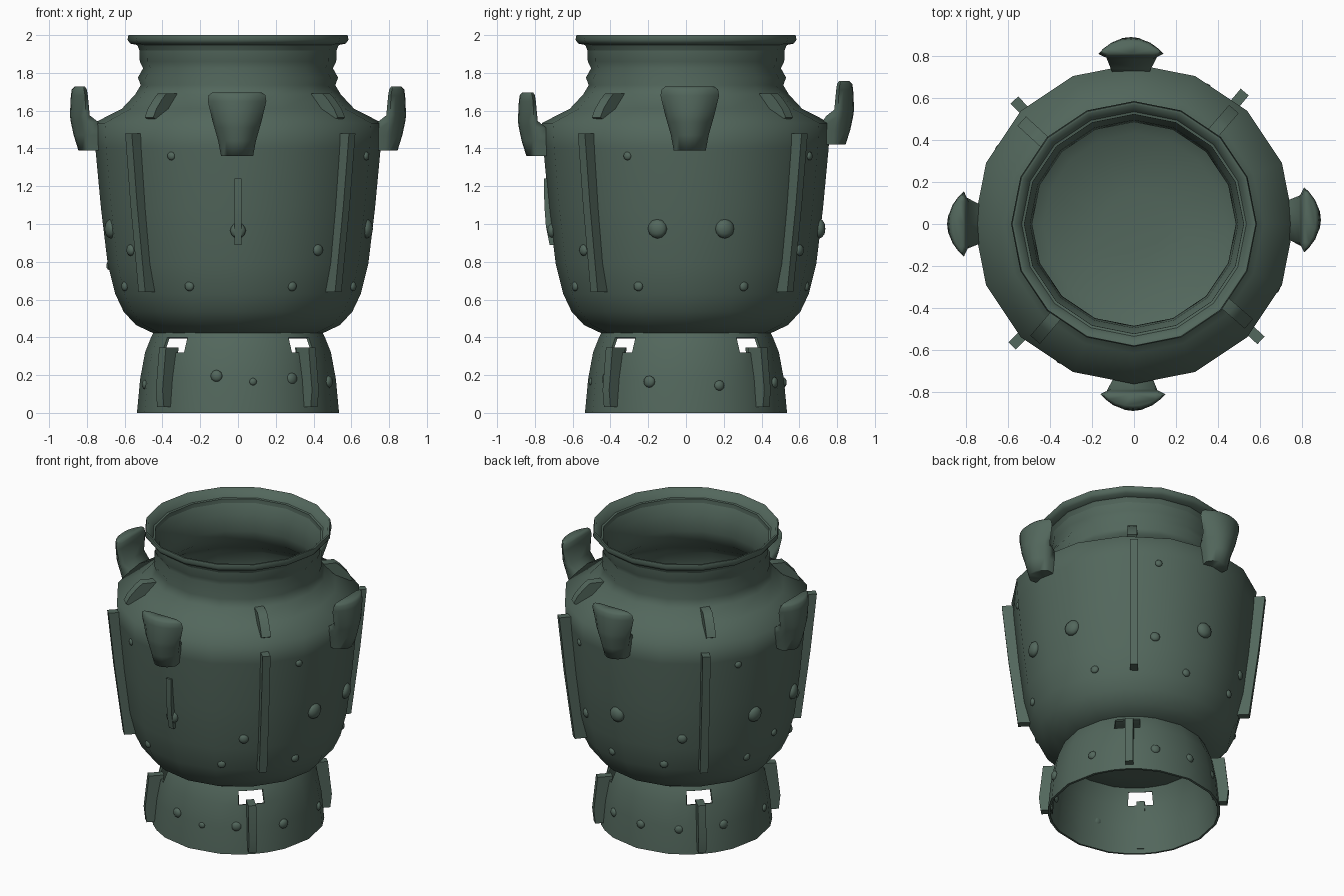
import bpy, bmesh, math
from mathutils import Matrix, Vector

if "Cube" in bpy.data.objects:
    bpy.data.objects.remove(bpy.data.objects["Cube"])

green = bpy.data.materials.new("dark_green_bronze")
green.diffuse_color = (0.085, 0.135, 0.107, 1)
green.use_nodes = True
green.node_tree.nodes["Principled BSDF"].inputs["Base Color"].default_value = green.diffuse_color


def finish(name, bm, angle=40, solid=0):
    bmesh.ops.recalc_face_normals(bm, faces=bm.faces)
    me = bpy.data.meshes.new(name)
    bm.to_mesh(me)
    bm.free()
    me.materials.append(green)
    ob = bpy.data.objects.new(name, me)
    bpy.context.collection.objects.link(ob)
    bpy.ops.object.select_all(action='DESELECT')
    bpy.context.view_layer.objects.active = ob
    ob.select_set(True)
    if solid:
        m = ob.modifiers.new("wall", 'SOLIDIFY')
        m.thickness, m.offset = solid, -1
        bpy.ops.object.modifier_apply(modifier="wall")
    bpy.ops.object.shade_smooth_by_angle(angle=math.radians(angle))
    return ob


def polar(r, deg, z):
    a = math.radians(deg)
    return Vector((r * math.cos(a), r * math.sin(a), z))


def lathe(bm, profile, angles, skip=lambda row, a: False):
    rings = [[bm.verts.new(polar(r, a, z)) for a in angles] for r, z in profile]
    n = len(angles)
    for i in range(len(rings) - 1):
        for j in range(n):
            k = (j + 1) % n
            if not skip(i, angles[j]):
                bm.faces.new((rings[i][j], rings[i][k], rings[i + 1][k], rings[i + 1][j]))
    return rings


def radial_plate(name, profile, deg, width):
    """Extrude an (r, z) outline sideways, standing at the given azimuth."""
    bm = bmesh.new()
    side = polar(width / 2, deg + 90, 0)
    a = [bm.verts.new(polar(r, deg, z) + side) for r, z in profile]
    b = [bm.verts.new(polar(r, deg, z) - side) for r, z in profile]
    bm.faces.new(a)
    bm.faces.new(b)
    for i in range(len(a)):
        k = (i + 1) % len(a)
        bm.faces.new((a[i], a[k], b[k], b[i]))
    return finish(name, bm, 50)


# Body: 16-sided lathe, outer wall up, over the rim, inner wall down
outer = [(0.30, 0.41), (0.44, 0.418), (0.54, 0.465), (0.605, 0.535), (0.65, 0.63), (0.69, 0.79),
         (0.725, 1.08), (0.755, 1.40), (0.762, 1.535), (0.615, 1.61), (0.545, 1.685),
         (0.515, 1.735), (0.53, 1.775), (0.502, 1.825), (0.52, 1.86), (0.522, 1.945),
         (0.57, 1.955), (0.585, 1.975), (0.58, 2.0)]
inner = [(0.568, 2.0), (0.53, 1.94), (0.495, 1.85), (0.485, 1.74), (0.51, 1.66), (0.60, 1.575),
         (0.72, 1.49), (0.715, 1.35), (0.67, 0.80), (0.60, 0.58), (0.43, 0.47), (0.15, 0.44)]
bm = bmesh.new()
rings = lathe(bm, outer + inner, [22.5 * i for i in range(16)])
bm.faces.new(rings[0])
bm.faces.new(rings[-1])
finish("vessel_body", bm, 75)

# Foot ring with four window openings on the diagonals
foot = [(0.535, 0.0), (0.518, 0.18), (0.492, 0.32), (0.46, 0.40), (0.44, 0.44)]
angles = sorted([22.5 * i for i in range(16)] +
                [45 + 90 * q + s * 9.5 for q in range(4) for s in (-1, 1)])
bm = bmesh.new()
lathe(bm, foot, angles, lambda row, a: row == 2 and abs((a + 0.1) % 90 - 45) < 9.6 and a % 90 < 54)
finish("foot_ring", bm, 40, 0.015)

# Hooked handles with a crescent cross-section: z, half width, inner, edge, outer radius
handle_rows = [(1.39, 0.085, 0.70, 0.78, 0.845), (1.47, 0.10, 0.70, 0.785, 0.87),
               (1.54, 0.12, 0.74, 0.80, 0.885), (1.575, 0.13, 0.785, 0.805, 0.89),
               (1.68, 0.155, 0.795, 0.81, 0.885), (1.712, 0.15, 0.80, 0.815, 0.88),
               (1.727, 0.13, 0.81, 0.82, 0.865)]


def handle(name, deg, dz, shift):
    bm = bmesh.new()
    rows = []
    for z, w, r_in, r_edge, r_out in handle_rows:
        pts = [(r_out - (r_out - r_edge) * abs(t) ** 2.4, w * t)
               for t in (-1, -0.85, -0.6, -0.3, 0, 0.3, 0.6, 0.85, 1)]
        pts += [(r_in, w * 0.8), (r_in, 0), (r_in, -w * 0.8)]
        rows.append([bm.verts.new((x, y + shift, z + dz)) for x, y in pts])
    for a, b in zip(rows, rows[1:]):
        for i in range(len(a)):
            k = (i + 1) % len(a)
            bm.faces.new((a[i], a[k], b[k], b[i]))
    bm.faces.new(rows[0])
    bm.faces.new(rows[-1])
    bmesh.ops.rotate(bm, verts=bm.verts, matrix=Matrix.Rotation(math.radians(deg), 3, 'Z'))
    finish(name, bm, 75)


handle("right_handle", 0, 0, 0.02)
handle("back_handle", 90, 0.03, 0.015)
handle("left_handle", 180, 0, 0)
handle("front_handle", -90, -0.03, -0.005)

# Diagonal ribs on body, shoulder and foot
rib = [(0.63, 0.64), (0.72, 0.64), (0.78, 1.1), (0.82, 1.48), (0.74, 1.48), (0.70, 1.1)]
tab = [(0.53, 1.69), (0.62, 1.69), (0.655, 1.66), (0.70, 1.61), (0.725, 1.565), (0.70, 1.55), (0.60, 1.59)]
foot_rib = [(0.51, 0.03), (0.58, 0.03), (0.59, 0.12), (0.565, 0.345), (0.47, 0.345), (0.49, 0.2)]
for corner, a, b, c in (("front_right", -42.5, -41, -46), ("back_right", 50, 49, 47),
                        ("back_left", 134, 137.5, 135), ("front_left", -135, -130.5, -135)):
    radial_plate(corner + "_body_rib", rib, a, 0.05)
    radial_plate(corner + "_shoulder_tab", tab, b, 0.06)
    radial_plate(corner + "_foot_rib", foot_rib, c, 0.05)

# Thin curved strip below the front handle
radial_plate("front_strip", [(0.725, 1.24), (0.752, 1.24), (0.75, 1.10), (0.742, 0.99), (0.722, 0.89),
                             (0.69, 0.89), (0.71, 1.0)], -90, 0.035)


def radius_at(z, profile):
    for (r0, z0), (r1, z1) in zip(profile, profile[1:]):
        if z0 <= z <= z1:
            return r0 + (r1 - r0) * (z - z0) / (z1 - z0)


def bosses(name, items, profile):
    bm = bmesh.new()
    for deg, z, size in items:
        # wall between the lathe corners lies a little inside the corner radius
        off = math.radians((deg % 22.5) - 11.25)
        r = radius_at(z, profile) * math.cos(math.radians(11.25)) / math.cos(off)
        m = (Matrix.Translation(polar(r, deg, z)) @ Matrix.Rotation(math.radians(deg), 4, 'Z')
             @ Matrix.Diagonal((0.6, 1, 1, 1)))
        bmesh.ops.create_icosphere(bm, subdivisions=2, radius=size, matrix=m)
    finish(name, bm, 60)


# Rounded bosses scattered over the body and foot
body_bosses = [(a, 0.975, 0.052) for a in (-12.5, 17, 88, 162, 196)] + [(-90, 0.965, 0.042)]
body_bosses += [(a, 0.862, 0.031) for a in (-52, -146, 123, 61)]
body_bosses += [(a, 0.67, 0.026) for a in (-64, -113, -22.5, 28, -156, 113, 80, 160)]
body_bosses += [(a, 1.36, 0.023) for a in (-118.5, -24.5, 62, 151)] + [(178, 0.78, 0.024)]
bosses("body_bosses", body_bosses, outer)
bosses("foot_bosses", [(-103, 0.195, 0.032), (-81, 0.165, 0.02), (-56, 0.18, 0.033), (-22, 0.165, 0.032),
                       (20, 0.145, 0.028), (65, 0.16, 0.03), (92, 0.16, 0.028), (120, 0.16, 0.028),
                       (152, 0.17, 0.03), (-164, 0.15, 0.025)], foot)
